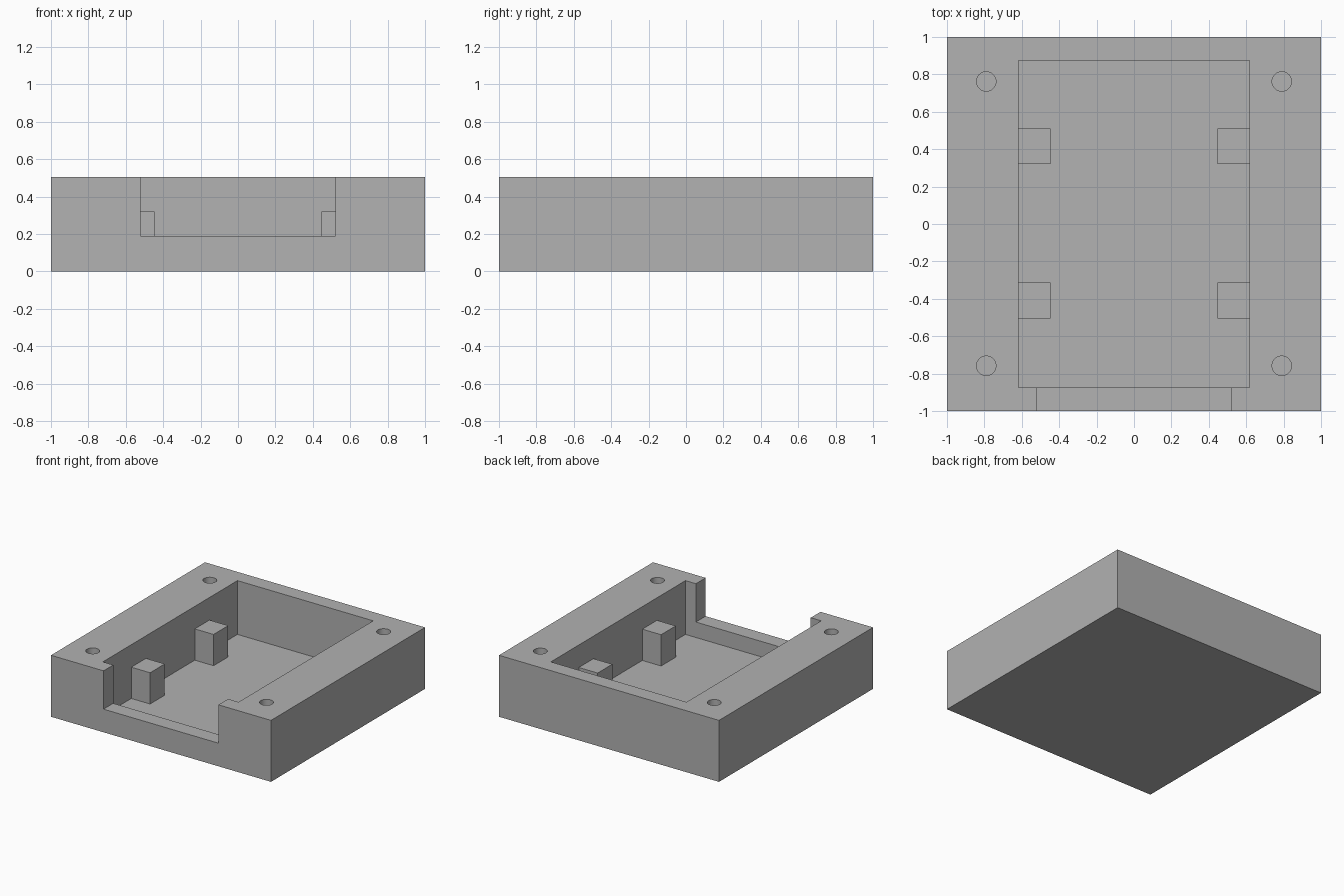
import bpy
import math

cube = bpy.data.objects.get("Cube")
if cube:
    bpy.data.objects.remove(cube, do_unlink=True)

# Main dimensions
HEIGHT = 0.505
FLOOR = 0.063
SILL = 0.19
POST_TOP = 0.32
POCKET_X = 0.617
POCKET_Y = 0.874

grey = bpy.data.materials.new("plain grey")
grey.use_nodes = True
grey.diffuse_color = (0.445, 0.445, 0.445, 1)
grey.node_tree.nodes["Principled BSDF"].inputs["Base Color"].default_value = grey.diffuse_color


def box(name, low, high):
    """Box between two opposite corners."""
    centre = [(a + b) / 2 for a, b in zip(low, high)]
    bpy.ops.mesh.primitive_cube_add(size=1, location=centre)
    ob = bpy.context.object
    ob.name = name
    ob.scale = [b - a for a, b in zip(low, high)]
    bpy.ops.object.transform_apply(location=True, rotation=False, scale=True)
    ob.data.materials.append(grey)
    return ob


def apply_boolean(target, tool, operation):
    """Combine the tool with the target, then discard the tool."""
    mod = target.modifiers.new(operation.lower(), "BOOLEAN")
    mod.operation = operation
    mod.solver = "EXACT"
    mod.object = tool
    bpy.context.view_layer.objects.active = target
    bpy.ops.object.modifier_apply(modifier=mod.name)
    bpy.data.objects.remove(tool, do_unlink=True)


# Solid tray block
tray = box("enclosure_tray", (-1, -1, 0), (1, 1, HEIGHT))

# Open pocket and the notch through the front wall
apply_boolean(tray, box("pocket_cutter", (-POCKET_X, -POCKET_Y, FLOOR),
                        (POCKET_X, POCKET_Y, 1)), "DIFFERENCE")
apply_boolean(tray, box("notch_cutter", (-0.522, -1.2, SILL),
                        (0.522, -0.8, 1)), "DIFFERENCE")

# Blind screw holes in the four corners
for x in (-0.79, 0.79):
    for y in (-0.758, 0.762):
        bpy.ops.mesh.primitive_cylinder_add(vertices=48, radius=0.052, depth=1,
                                            location=(x, y, SILL + 0.5))
        hole = bpy.context.object
        hole.data.materials.append(grey)
        apply_boolean(tray, hole, "DIFFERENCE")

# Support posts against the side walls, sunk slightly into wall and floor
for side in (-1, 1):
    for y in (-0.409, 0.415):
        inner, outer = side * 0.446, side * (POCKET_X + 0.02)
        post = box("support_post", (min(inner, outer), y - 0.095, FLOOR - 0.02),
                   (max(inner, outer), y + 0.095, POST_TOP))
        apply_boolean(tray, post, "UNION")

# Smooth hole walls, sharp box edges
bpy.ops.object.select_all(action="DESELECT")
tray.select_set(True)
bpy.context.view_layer.objects.active = tray
bpy.ops.object.shade_smooth_by_angle(angle=math.radians(30))
